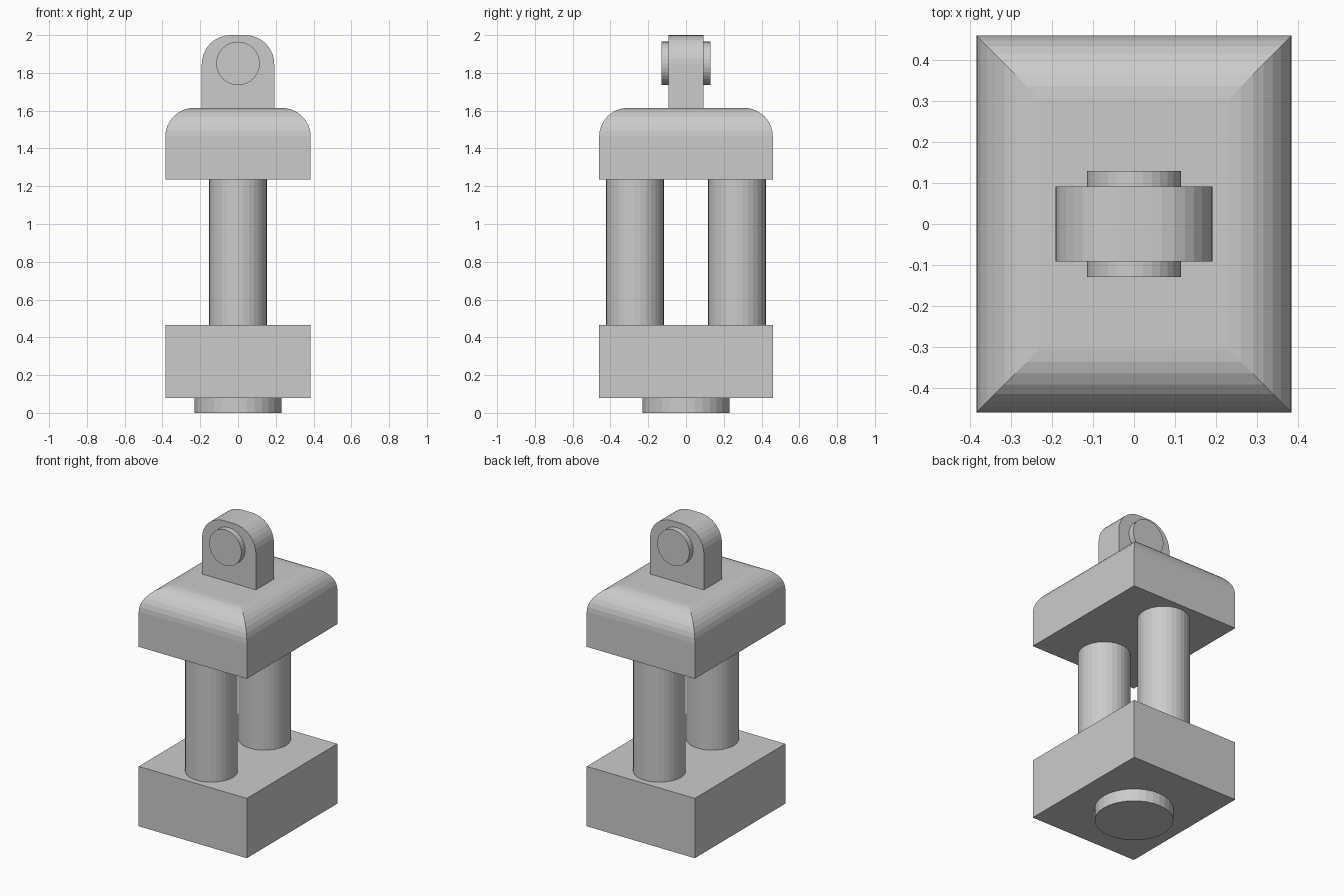
import bpy, bmesh
from math import sin, cos, pi
from mathutils import Matrix, Vector

cube = bpy.data.objects.get("Cube")
if cube:
    bpy.data.objects.remove(cube, do_unlink=True)

# One plain grey for every part
grey = bpy.data.materials.new("plain_grey")
grey.use_nodes = True
colour = (0.6, 0.6, 0.6, 1)
grey.diffuse_color = colour
grey.node_tree.nodes["Principled BSDF"].inputs["Base Color"].default_value = colour


def finish(name, bm):
    bmesh.ops.recalc_face_normals(bm, faces=bm.faces)
    mesh = bpy.data.meshes.new(name)
    bm.to_mesh(mesh)
    bm.free()
    mesh.materials.append(grey)
    obj = bpy.data.objects.new(name, mesh)
    bpy.context.collection.objects.link(obj)
    return obj


def stack(name, rings):
    """Solid skinned over matching closed rings of points."""
    bm = bmesh.new()
    loops = [[bm.verts.new(p) for p in ring] for ring in rings]
    n = len(loops[0])
    for a, b in zip(loops, loops[1:]):
        for i in range(n):
            j = (i + 1) % n
            bm.faces.new((a[i], a[j], b[j], b[i]))
    bm.faces.new(loops[0])
    bm.faces.new(loops[-1])
    return finish(name, bm)


def rectangle(x, y, z):
    return [(x, y, z), (-x, y, z), (-x, -y, z), (x, -y, z)]


def cylinder(name, radius, depth, centre, lying=False):
    bm = bmesh.new()
    turn = Matrix.Rotation(pi / 2, 4, "X") if lying else Matrix()
    bmesh.ops.create_cone(bm, cap_ends=True, segments=32, radius1=radius,
                          radius2=radius, depth=depth,
                          matrix=Matrix.Translation(Vector(centre)) @ turn)
    return finish(name, bm)


HALF_X, HALF_Y = 0.385, 0.46
STEPS = 8
arc = [i * pi / 2 / STEPS for i in range(STEPS + 1)]

# Round foot and lower block
cylinder("foot_disc", 0.23, 0.08, (0, 0, 0.04))
stack("lower_block", [rectangle(HALF_X, HALF_Y, z) for z in (0.08, 0.465)])

# Two round pillars
for side, label in ((-1, "front"), (1, "back")):
    cylinder(label + "_pillar", 0.153, 0.77, (0, side * 0.27, 0.85))

# Upper block with rounded top edges meeting in mitred corners
R, TOP = 0.153, 1.615
rings = [rectangle(HALF_X, HALF_Y, 1.235)]
for t in arc:
    inset = R * (1 - cos(t))
    rings.append(rectangle(HALF_X - inset, HALF_Y - inset, TOP - R + R * sin(t)))
stack("upper_block", rings)

# Upright lug with rounded shoulders
W, CR, PEAK = 0.192, 0.153, 2.0
right = [(W, TOP)] + [(W - CR + CR * cos(t), PEAK - CR + CR * sin(t)) for t in arc]
outline = right + [(-x, z) for x, z in reversed(right)]
stack("lug", [[(x, y, z) for x, z in outline] for y in (-0.092, 0.092)])

# Pin through the lug
cylinder("lug_pin", 0.115, 0.26, (0, 0, 1.85), lying=True)
